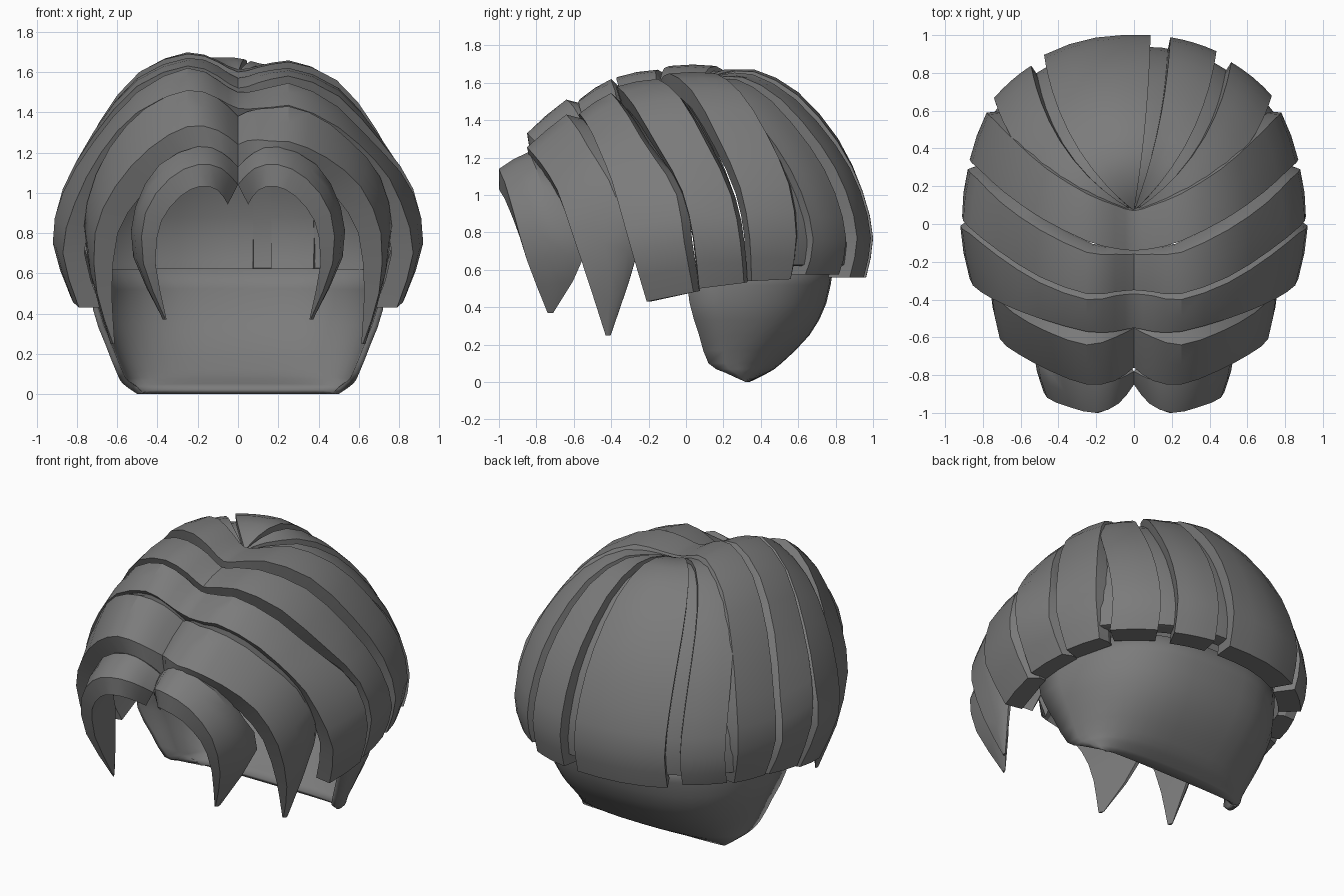
import bpy, bmesh, math
from mathutils import Vector

if "Cube" in bpy.data.objects:
    bpy.data.objects.remove(bpy.data.objects["Cube"])

mat = bpy.data.materials.new("dark grey")
mat.diffuse_color = (0.2, 0.2, 0.2, 1)
mat.use_nodes = True
mat.node_tree.nodes["Principled BSDF"].inputs["Base Color"].default_value = mat.diffuse_color


def spline(pts, sub=2):
    """Catmull-Rom curve through the points."""
    p = [Vector(q) for q in pts]
    p = [p[0] * 2 - p[1]] + p + [p[-1] * 2 - p[-2]]
    out = []
    for i in range(1, len(p) - 2):
        for k in range(sub):
            t = k / sub
            out.append(0.5 * (2 * p[i] + (p[i + 1] - p[i - 1]) * t
                       + (2 * p[i - 1] - 5 * p[i] + 4 * p[i + 1] - p[i + 2]) * t * t
                       + (3 * p[i] - p[i - 1] - 3 * p[i + 1] + p[i + 2]) * t ** 3))
    return out + [p[-2]]


def uneven(v, drop):
    """The right half of the crown sits slightly lower than the left."""
    d = drop * max(0, min(1, (v.z - 1.05) / 0.3)) * max(0, min(1, v.x / 0.15))
    return Vector((v.x, v.y, v.z - d))


def finish(name, bm, angle=30):
    bmesh.ops.remove_doubles(bm, verts=bm.verts, dist=0.0005)
    bmesh.ops.recalc_face_normals(bm, faces=bm.faces)
    me = bpy.data.meshes.new(name)
    bm.to_mesh(me)
    bm.free()
    me.materials.append(mat)
    ob = bpy.data.objects.new(name, me)
    bpy.context.collection.objects.link(ob)
    bpy.ops.object.select_all(action='DESELECT')
    bpy.context.view_layer.objects.active = ob
    ob.select_set(True)
    bpy.ops.object.shade_smooth_by_angle(angle=math.radians(angle))
    return ob


def loft(name, rings, drop):
    """Closed skin over a list of closed cross sections."""
    bm = bmesh.new()
    vs = [[bm.verts.new(uneven(p, drop)) for p in r] for r in rings]
    n = len(vs[0])
    for a, b in zip(vs, vs[1:]):
        for j in range(n):
            bm.faces.new((a[j], a[(j + 1) % n], b[(j + 1) % n], b[j]))
    bm.faces.new(vs[0])
    bm.faces.new(vs[-1])
    return finish(name, bm)


def inward(p, centre):
    side = -1 if p.x < 0 else 1
    c = Vector((centre[0] * side, p.y + (centre[1] - p.y) * centre[3], min(p.z, centre[2])))
    return (c - p).normalized()


def mirrored(pts):
    return [(-x, y, z) for x, y, z in pts[:0:-1]] + pts


def strip(name, front, back, thick, centre, tuck_len, pair, drop):
    """Overlapping hair band: raised front edge, rear edge tucked under the next band.
    A pair makes two tapering locks, otherwise one band runs across the parting."""
    if not pair:
        front, back = mirrored(front), mirrored(back)
    F, B = spline(front), spline(back)
    for side in ((1, -1) if pair else (1,)):
        rings = []
        for i, (f, b) in enumerate(zip(F, B)):
            u = i / (len(F) - 1)
            t = thick * (1 - u ** 4 * 0.95 if pair else 1)
            df, db = inward(f, centre), inward(b, centre)
            tuck = b + (b - f) * tuck_len + db * t * 0.6
            ring = [f, (f + b) / 2 - (df + db) * 0.004, b, tuck, tuck + db * t * .4, f + df * t]
            rings.append([Vector((p.x * side, p.y, p.z)) for p in ring])
        loft(name + (("_right" if side > 0 else "_left") if pair else ""), rings, drop)


# Front fringe pair
strip("fringe",
      [(0, -.85, 1.04), (.08, -.95, 1.12), (.2, -1, 1.14), (.34, -.97, 1.07),
       (.46, -.92, .9), (.47, -.85, .65), (.36, -.74, .37)],
      [(0, -.78, 1.13), (.08, -.82, 1.2), (.2, -.84, 1.23), (.39, -.8, 1.14),
       (.51, -.73, .93), (.52, -.64, .68), (.37, -.72, .37)],
      .11, (.15, 0, .75, 0), .5, True, 0)

# Pointed temple locks
strip("temple_lock",
      [(0, -.76, 1.24), (.1, -.83, 1.31), (.25, -.85, 1.33), (.44, -.78, 1.22),
       (.61, -.69, 1.03), (.71, -.61, .8), (.7, -.51, .5), (.62, -.43, .25)],
      [(0, -.55, 1.38), (.1, -.6, 1.47), (.25, -.64, 1.51), (.46, -.57, 1.42),
       (.64, -.47, 1.22), (.75, -.36, .95), (.75, -.31, .7), (.63, -.41, .25)],
      .15, (0, 0, .8, .1), .35, True, .08)

# Three wide bands over the sides of the head
bands = [
    ("front_band", .075,
     [(0, -.55, 1.42), (.1, -.57, 1.47), (.25, -.57, 1.51), (.5, -.5, 1.4),
      (.68, -.43, 1.2), (.81, -.36, .95), (.87, -.29, .7), (.79, -.21, .43)],
     [(0, -.37, 1.5), (.1, -.38, 1.56), (.25, -.4, 1.62), (.5, -.31, 1.5),
      (.72, -.17, 1.25), (.87, -.05, 1.0), (.92, -.01, .75), (.83, .04, .48)]),
    ("middle_band", .05,
     [(0, -.35, 1.52), (.1, -.36, 1.58), (.25, -.37, 1.63), (.5, -.28, 1.53),
      (.72, -.14, 1.28), (.87, -.02, 1.02), (.91, .04, .77), (.83, .07, .5)],
     [(0, -.16, 1.57), (.1, -.16, 1.63), (.25, -.15, 1.67), (.5, -.03, 1.57),
      (.7, .11, 1.32), (.83, .24, 1.0), (.88, .29, .75), (.8, .31, .53)]),
    ("rear_band", .04,
     [(0, -.14, 1.6), (.1, -.13, 1.65), (.25, -.09, 1.69), (.49, .03, 1.6),
      (.69, .17, 1.35), (.82, .29, 1.04), (.87, .34, .78), (.8, .35, .54)],
     [(0, .07, 1.61), (.1, .1, 1.65), (.25, .16, 1.69), (.46, .29, 1.59),
      (.62, .43, 1.37), (.74, .55, 1.06), (.78, .59, .78), (.73, .56, .55)]),
]
for name, drop, f, b in bands:
    strip(name, f, b, .11, (0, 0, .8, .7), .15, False, drop)

# Back locks fanning out from the crown: (reach, height) meridian
meridian = spline([(0, 1.59, 0), (.12, 1.65, 0), (.32, 1.67, 0), (.57, 1.55, 0),
                   (.8, 1.3, 0), (.94, 1.02, 0), (1, .77, 0), (.96, .56, 0)])


def fan(name, a0, a1, scale, thick, cols=4):
    rings = []
    for m in meridian:
        outer, inner = [], []
        for j in range(cols + 1):
            a = math.radians(a0 + (a1 - a0) * j / cols)
            r = 1 + .015 * math.sin(min(2.6 * abs(a), math.pi))
            a *= 1 + .75 * max(0, 1 - m.x)
            end = Vector((r * math.sin(a), r * math.cos(a), 0)) * scale
            p = Vector((0, .07, 0)).lerp(end, m.x)
            p.z = max(m.y - (1 - scale) * .6, .56 + (1 - scale))
            outer.append(p)
            inner.append(p + inward(p, (0, .05, .8, 1)) * thick * (.3 + .7 * min(1, m.x * 2)))
        rings.append(outer + inner[::-1])
    return loft(name, rings, .04)


for i, (a0, a1, s) in enumerate([(-48, -33, .985), (-28, 5, 1), (11, 25.5, 1), (31, 47, .985)]):
    fan(f"back_lock_{i + 1}", a0, a1, s, .13)
fan("under_layer", -54, 54, .94, .06, 12)

# Rounded nape shell, open at the front: (z, half width, front y) with rear y
rows = spline([(.0, .5, .32), (.05, .57, .21), (.1, .6, .12), (.25, .66, .07),
               (.42, .72, .02), (.62, .72, 0)])
rear = spline([(.34, 0, 0), (.44, 0, 0), (.51, 0, 0), (.66, 0, 0), (.75, 0, 0), (.79, 0, 0)])
bm = bmesh.new()
grid, N = [], 20
for row, b in zip(rows, rear):
    line = []
    for k in range(N + 1):
        a = math.pi * k / N
        c, s = math.cos(a), math.sin(a)
        x = row.y * math.copysign(abs(c) ** .75, c)
        line.append(bm.verts.new((x, row.z + (b.x - row.z) * s ** .8, row.x)))
    grid.append(line)
for p, q in zip(grid, grid[1:]):
    for k in range(N):
        bm.faces.new((p[k], p[k + 1], q[k + 1], q[k]))
nape = finish("nape", bm, 40)
mod = nape.modifiers.new("shell", 'SOLIDIFY')
mod.thickness = 0.03
mod.offset = -1
